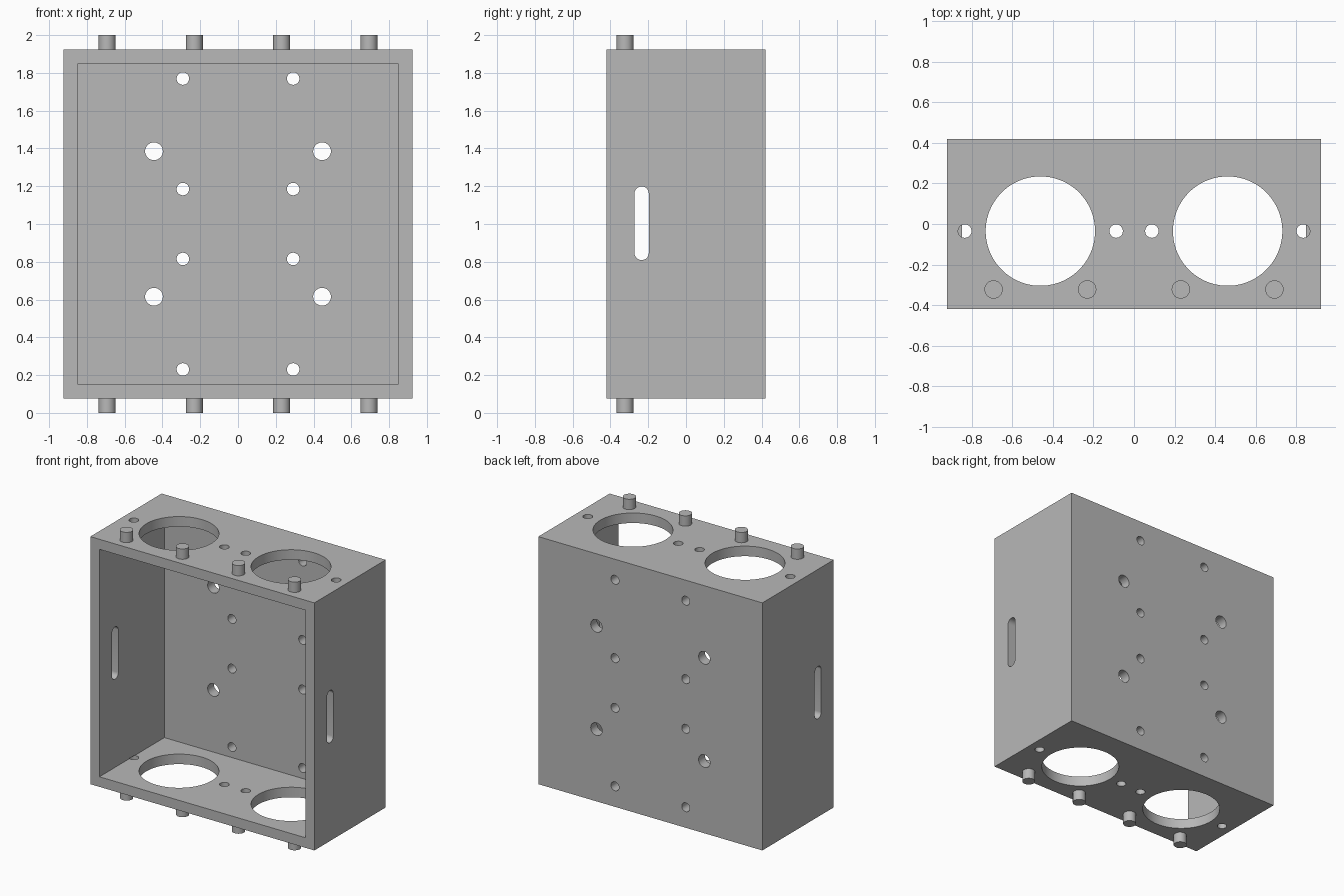
import bpy, bmesh
from math import sin, cos, pi, radians
from mathutils import Vector

cube = bpy.data.objects.get("Cube")
if cube:
    bpy.data.objects.remove(cube)

W, D, BOTTOM, TOP, WALL = 0.924, 0.42, 0.077, 1.923, 0.075
MID = (BOTTOM + TOP) / 2

grey = bpy.data.materials.new("plain grey")
grey.use_nodes = True
colour = (0.48, 0.48, 0.48, 1)
grey.diffuse_color = colour
grey.node_tree.nodes["Principled BSDF"].inputs["Base Color"].default_value = colour


def make_object(name, bm):
    bmesh.ops.recalc_face_normals(bm, faces=bm.faces)
    mesh = bpy.data.meshes.new(name)
    bm.to_mesh(mesh)
    bm.free()
    mesh.materials.append(grey)
    obj = bpy.data.objects.new(name, mesh)
    bpy.context.collection.objects.link(obj)
    return obj


def box(name, low, high):
    low, high = Vector(low), Vector(high)
    bm = bmesh.new()
    bmesh.ops.create_cube(bm, size=1)
    for v in bm.verts:
        v.co = (low + high) / 2 + v.co * (high - low)
    return make_object(name, bm)


def rod(bm, axis, u, v, radius, start, end, stretch=0, sides=48):
    """Round rod along an axis; stretch lengthens its section into a slot."""
    ring = []
    for i in range(sides):
        a = 2 * pi * (i + 0.5) / sides
        p, q = u + radius * cos(a), v + radius * sin(a)
        q += stretch if sin(a) > 0 else -stretch
        co = {"x": (start, p, q), "y": (p, start, q), "z": (p, q, start)}[axis]
        ring.append(bm.verts.new(co))
    face = bm.faces.new(ring)
    new = bmesh.ops.extrude_face_region(bm, geom=[face])["geom"]
    shift = Vector([(end - start) * (axis == k) for k in "xyz"])
    bmesh.ops.translate(bm, vec=shift,
                        verts=[g for g in new if isinstance(g, bmesh.types.BMVert)])


def cut(target, cutter):
    cutter.hide_render = True
    mod = target.modifiers.new("cut", "BOOLEAN")
    mod.operation = "DIFFERENCE"
    mod.solver = "EXACT"
    mod.object = cutter
    bpy.context.view_layer.objects.active = target
    bpy.ops.object.modifier_apply(modifier=mod.name)
    bpy.data.objects.remove(cutter)


def smooth(obj):
    bpy.ops.object.select_all(action="DESELECT")
    obj.select_set(True)
    bpy.context.view_layer.objects.active = obj
    bpy.ops.object.shade_smooth_by_angle(angle=radians(30))


# Open-fronted housing
housing = box("housing", (-W, -D, BOTTOM), (W, D, TOP))
cut(housing, box("cavity_cutter", (-W + WALL, -D - 0.1, BOTTOM + WALL),
                 (W - WALL, D - WALL, TOP - WALL)))

# Holes through the walls
holes = bmesh.new()
over = 0.002
for side in (-1, 1):
    # Back wall mounting holes
    for up in (-1, 1):
        for x, dz, r in ((0.292, 0.185, 0.033), (0.292, 0.77, 0.033), (0.445, 0.385, 0.047)):
            rod(holes, "y", side * x, MID + up * dz, r, D - WALL - over, D + 0.05)
    # Ports and screw holes in the top and bottom walls
    for start, end in ((TOP - WALL - over, TOP + 0.05), (BOTTOM - 0.05, BOTTOM + WALL + over)):
        for x, r in ((0.462, 0.27), (0.088, 0.033), (0.835, 0.033)):
            rod(holes, "z", side * x, -0.035, r, start, end, sides=64)
    # Side wall slots
    rod(holes, "x", -0.235, MID + 0.004, 0.038, side * (W - WALL - over), side * (W + 0.05),
        stretch=0.157)
cut(housing, make_object("hole_cutter", holes))
smooth(housing)

# Locating pegs on the top and bottom walls
for level, start, end in (("top", TOP - 0.02, 2), ("bottom", 0, BOTTOM + 0.02)):
    for i, x in enumerate((-0.693, -0.231, 0.231, 0.693)):
        bm = bmesh.new()
        rod(bm, "z", x, -0.323, 0.045, start, end)
        smooth(make_object(f"{level}_peg_{i + 1}", bm))
